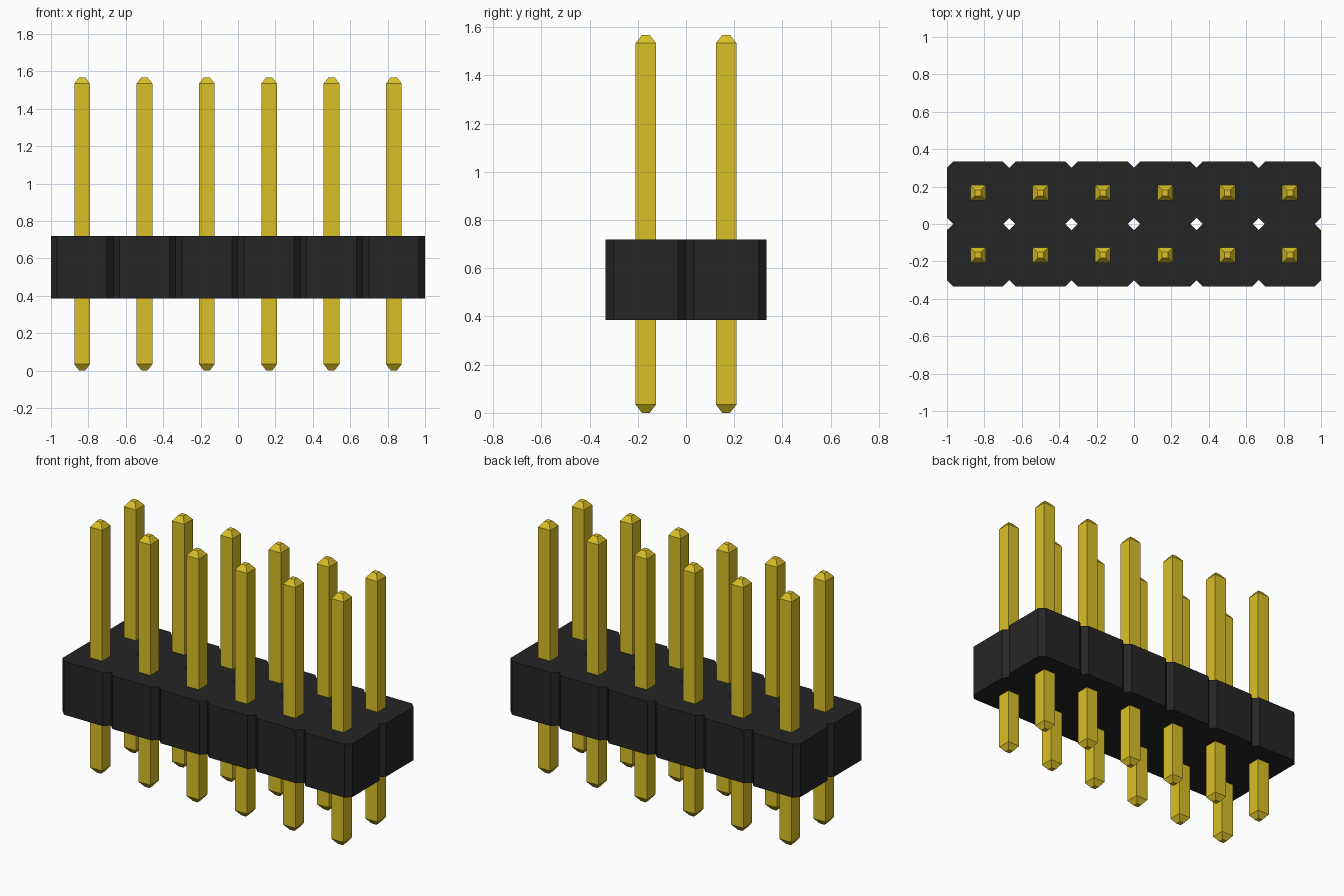
import bpy
import bmesh

if "Cube" in bpy.data.objects:
    bpy.data.objects.remove(bpy.data.objects["Cube"])

PITCH = 1 / 3
COLS, ROWS = 6, 2
CHAMFER = 0.033
BODY_Z0, BODY_Z1 = 0.386, 0.719
PIN_HALF, TIP_HALF, TIP_H, PIN_TOP = 0.042, 0.016, 0.034, 1.568


def material(name, rgb):
    mat = bpy.data.materials.new(name)
    mat.use_nodes = True
    mat.diffuse_color = (*rgb, 1)
    bsdf = mat.node_tree.nodes["Principled BSDF"]
    bsdf.inputs["Base Color"].default_value = (*rgb, 1)
    return mat


def finish(bm, name, mat):
    bmesh.ops.recalc_face_normals(bm, faces=bm.faces)
    mesh = bpy.data.meshes.new(name)
    bm.to_mesh(mesh)
    bm.free()
    mesh.materials.append(mat)
    return mesh


def place(name, mesh, location=(0, 0, 0)):
    obj = bpy.data.objects.new(name, mesh)
    obj.location = location
    bpy.context.collection.objects.link(obj)


black = material("black plastic", (0.0192, 0.0186, 0.0186))
gold = material("gold metal", (0.70, 0.53, 0.0194))

centres = [((c - (COLS - 1) / 2) * PITCH, (r - (ROWS - 1) / 2) * PITCH)
           for c in range(COLS) for r in range(ROWS)]

# Housing: octagonal cells welded into one sheet, then extruded upwards
h = PITCH / 2
k = h - CHAMFER
octagon = [(h, -k), (h, k), (k, h), (-k, h), (-h, k), (-h, -k), (-k, -h), (k, -h)]
bm = bmesh.new()
for cx, cy in centres:
    bm.faces.new([bm.verts.new((cx + x, cy + y, BODY_Z0)) for x, y in octagon])
bmesh.ops.remove_doubles(bm, verts=bm.verts, dist=0.001)
top = bmesh.ops.extrude_face_region(bm, geom=bm.faces[:], use_keep_orig=True)
top_verts = [g for g in top["geom"] if isinstance(g, bmesh.types.BMVert)]
bmesh.ops.translate(bm, verts=top_verts, vec=(0, 0, BODY_Z1 - BODY_Z0))
place("housing", finish(bm, "housing", black))

# Pin: square rings lofted from the lower tip to the upper tip
bm = bmesh.new()
rings = []
for z, s in ((0, TIP_HALF), (TIP_H, PIN_HALF),
             (PIN_TOP - TIP_H, PIN_HALF), (PIN_TOP, TIP_HALF)):
    rings.append([bm.verts.new((x * s, y * s, z))
                  for x, y in ((1, 1), (-1, 1), (-1, -1), (1, -1))])
for a, b in zip(rings, rings[1:]):
    for i in range(4):
        j = (i + 1) % 4
        bm.faces.new((a[i], a[j], b[j], b[i]))
bm.faces.new(rings[0])
bm.faces.new(rings[-1])
pin_mesh = finish(bm, "pin", gold)

# One pin through the centre of each cell
for n, (cx, cy) in enumerate(centres, 1):
    place(f"pin_{n:02d}", pin_mesh, (cx, cy, 0))
